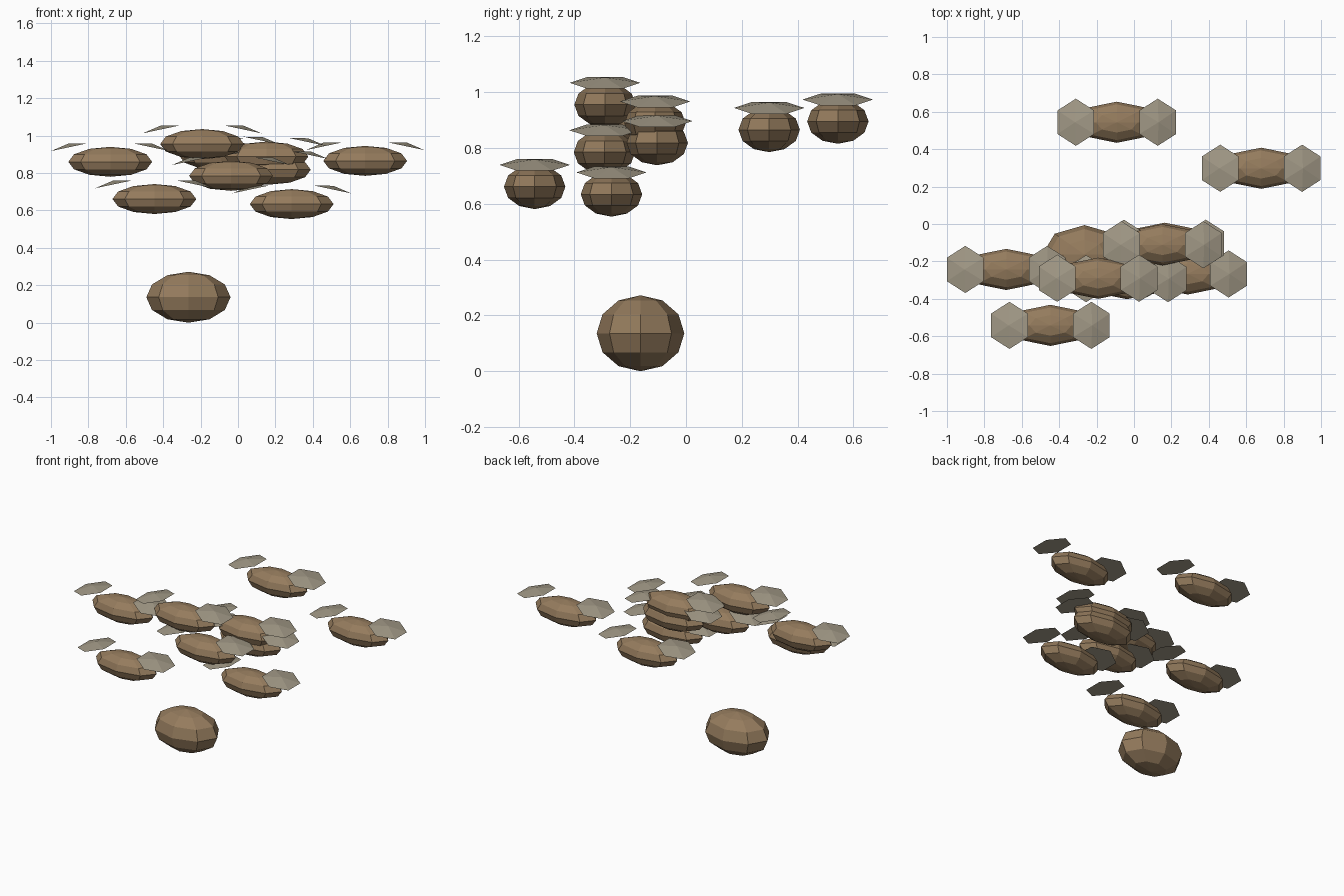
import bpy, math

if "Cube" in bpy.data.objects:
    bpy.data.objects.remove(bpy.data.objects["Cube"])

def material(name, rgb):
    m = bpy.data.materials.new(name)
    m.diffuse_color = (*rgb, 1)
    m.use_nodes = True
    m.node_tree.nodes["Principled BSDF"].inputs["Base Color"].default_value = m.diffuse_color
    return m

BROWN = material("brown", (0.30, 0.20, 0.11))
WING = material("wing_grey", (0.36, 0.32, 0.24))

def ellipsoid(name, loc, half):
    bpy.ops.mesh.primitive_uv_sphere_add(segments=8, ring_count=6, radius=1, location=loc)
    o = bpy.context.object
    o.name, o.scale = name, half
    o.data.materials.append(BROWN)

def wing(name, loc, side):
    # shallow six-sided cone, drooping outwards
    bpy.ops.mesh.primitive_cone_add(vertices=6, radius1=1, radius2=0, depth=1,
                                    location=loc, rotation=(0, side * math.radians(12), 0))
    o = bpy.context.object
    o.name, o.scale = name, (0.116, 0.126, 0.02)
    o.data.materials.append(WING)

# hive hanging below the swarm
ellipsoid("hive", (-0.265, -0.163, 0.136), (0.225, 0.157, 0.136))

# swarm of winged bodies
SWARM = [(-0.092, 0.544, 0.895), (0.68, 0.298, 0.865), (0.152, -0.111, 0.888),
         (0.165, -0.103, 0.818), (-0.683, -0.243, 0.86), (0.287, -0.267, 0.634),
         (-0.192, -0.29, 0.955), (-0.447, -0.542, 0.661), (-0.037, -0.292, 0.785)]
for i, (x, y, z) in enumerate(SWARM, 1):
    ellipsoid(f"body_{i}", (x, y, z), (0.224, 0.11, 0.08))
    for side, label in ((-1, "left"), (1, "right")):
        wing(f"{label}_wing_{i}", (x + side * 0.221, y, z + 0.088), side)
